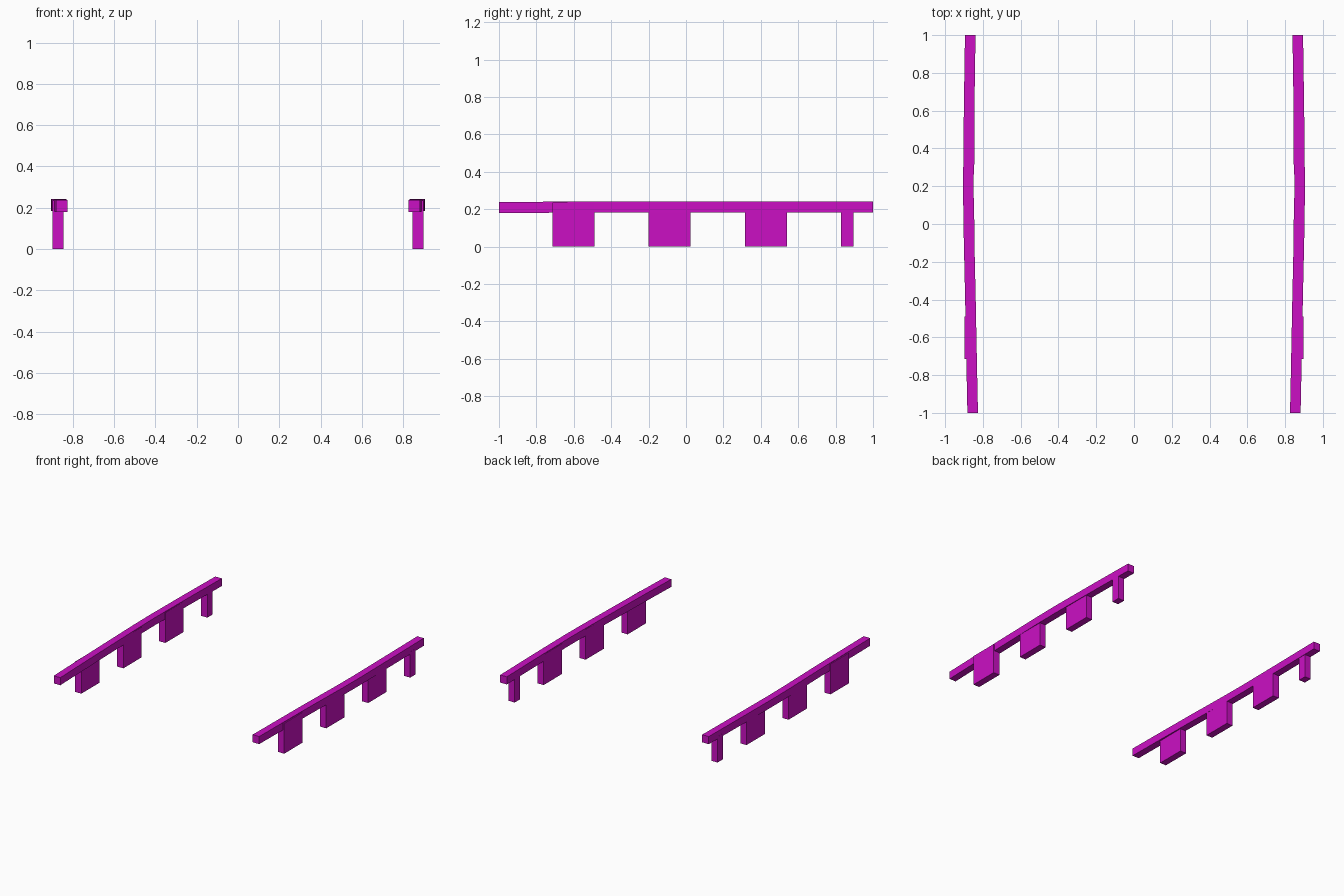
import bpy, bmesh

if "Cube" in bpy.data.objects:
    bpy.data.objects.remove(bpy.data.objects["Cube"])

magenta = bpy.data.materials.new("magenta")
magenta.diffuse_color = (0.6, 0.005, 0.55, 1)
magenta.use_nodes = True
magenta.node_tree.nodes["Principled BSDF"].inputs["Base Color"].default_value = magenta.diffuse_color


def make_object(name, bm):
    bmesh.ops.recalc_face_normals(bm, faces=bm.faces)
    mesh = bpy.data.meshes.new(name)
    bm.to_mesh(mesh)
    bm.free()
    mesh.materials.append(magenta)
    obj = bpy.data.objects.new(name, mesh)
    bpy.context.collection.objects.link(obj)


def box(name, x, y0, y1, z0, z1, width):
    bm = bmesh.new()
    bmesh.ops.create_cube(bm, size=1)
    for v in bm.verts:
        v.co.x = x + v.co.x * width
        v.co.y = y0 + (v.co.y + 0.5) * (y1 - y0)
        v.co.z = z0 + (v.co.z + 0.5) * (z1 - z0)
    make_object(name, bm)


# Gently bowed rail: (y, centre x, bottom z)
RAIL = [(-1, 0.854, 0.179), (-0.76, 0.859, 0.181), (-0.4, 0.866, 0.183),
        (0, 0.875, 0.183), (0.2, 0.877, 0.183), (0.6, 0.873, 0.183), (1, 0.867, 0.182)]


def rail(name, side):
    bm = bmesh.new()
    rings = []
    for y, x, z in RAIL:
        rings.append([bm.verts.new((side * (x + dx), y, z + dz))
                      for dx, dz in ((-0.028, 0), (0.028, 0), (0.028, 0.059), (-0.028, 0.059))])
    for a, b in zip(rings, rings[1:]):
        for i in range(4):
            j = (i + 1) % 4
            bm.faces.new((a[i], a[j], b[j], b[i]))
    bm.faces.new(rings[0])
    bm.faces.new(rings[-1])
    make_object(name, bm)


# Three broad supports and one narrow rear post under each rail
SUPPORTS = [(-0.715, -0.49, 0.235), (-0.2, 0.025, 0.235),
            (0.315, 0.54, 0.235), (0.83, 0.895, 0.2)]

for label, side in (("left", -1), ("right", 1)):
    rail(label + "_rail", side)
    for n, (y0, y1, top) in enumerate(SUPPORTS):
        box(f"{label}_support_{n + 1}", side * 0.871, y0, y1, 0, top, 0.053)
